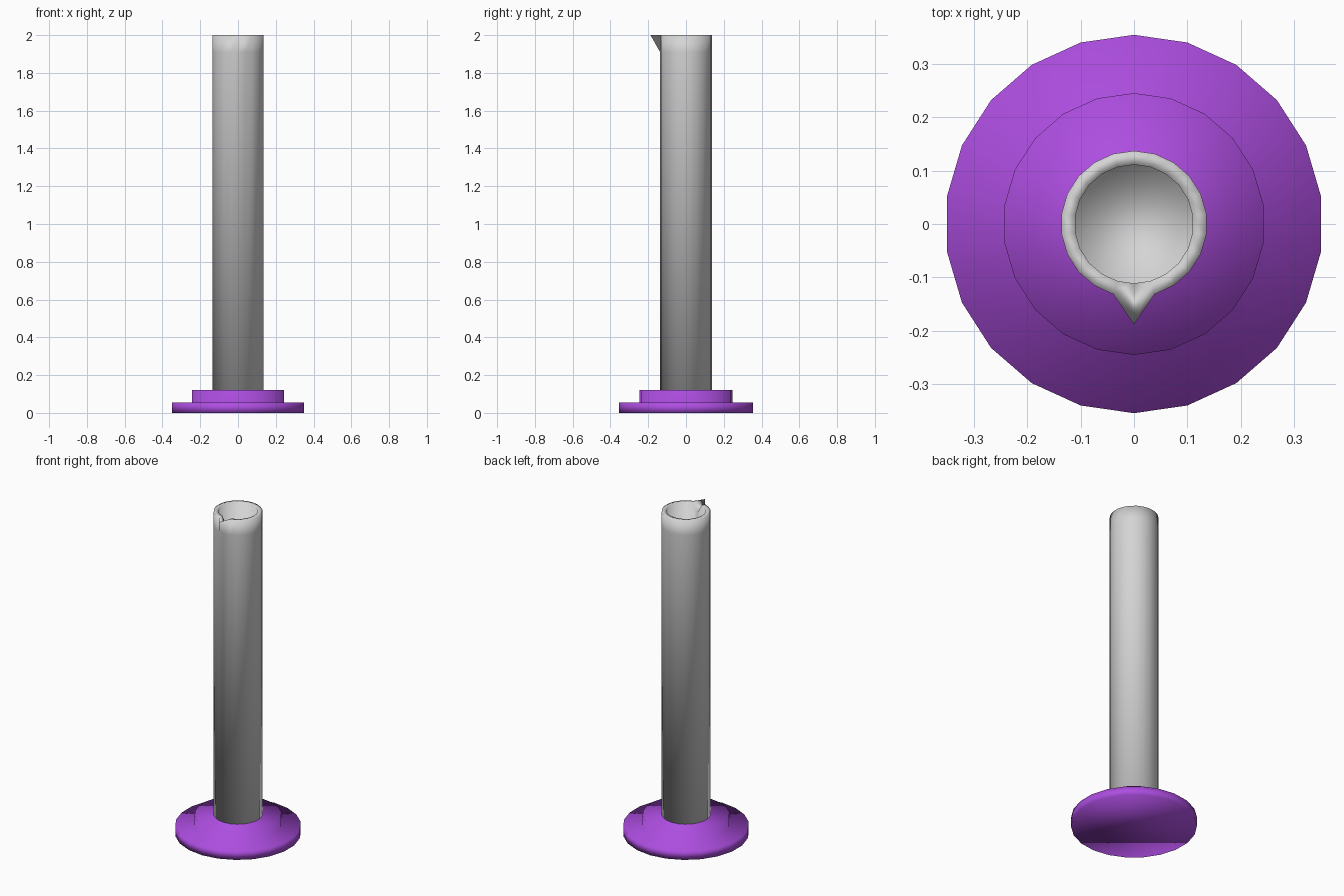
import bpy
import bmesh
import math

SIDES = 22

cube = bpy.data.objects.get("Cube")
if cube:
    bpy.data.objects.remove(cube, do_unlink=True)


def make_material(name, color):
    mat = bpy.data.materials.new(name)
    mat.use_nodes = True
    mat.diffuse_color = color
    mat.node_tree.nodes["Principled BSDF"].inputs["Base Color"].default_value = color
    return mat


def lathe(name, profile, mat, reshape=None):
    """Spin (radius, height) rings; the first and last rings are capped."""
    bm = bmesh.new()
    rings = []
    for r, z in profile:
        ring = []
        for i in range(SIDES):
            a = 2 * math.pi * i / SIDES - math.pi / 2
            ring.append(bm.verts.new((r * math.cos(a), r * math.sin(a), z)))
        rings.append(ring)
    for low, high in zip(rings, rings[1:]):
        for i in range(SIDES):
            j = (i + 1) % SIDES
            bm.faces.new((low[i], low[j], high[j], high[i]))
    bm.faces.new(rings[0][::-1])
    bm.faces.new(rings[-1])
    if reshape:
        reshape(rings)
    for face in bm.faces:
        face.smooth = True
    mesh = bpy.data.meshes.new(name)
    bm.to_mesh(mesh)
    bm.free()
    mesh.materials.append(mat)
    obj = bpy.data.objects.new(name, mesh)
    bpy.context.collection.objects.link(obj)
    return obj


def pull_spout(rings):
    """Draw the front of the rim out to a point with a groove behind it."""
    outer_rim, inner_rim = rings[2], rings[3]
    outer_rim[0].co.y = -0.188
    inner_rim[0].co.z = 1.94


purple = make_material("purple plastic", (0.42, 0.075, 0.75, 1))
grey = make_material("pale grey glass", (0.66, 0.66, 0.66, 1))

# Stepped foot
lathe("foot", [(0.354, 0), (0.354, 0.055), (0.245, 0.055), (0.245, 0.12)], purple)

# Hollow tube: outer wall, rim, inner wall, floor
lathe("tube", [(0.137, 0.1), (0.137, 1.91), (0.137, 2.0), (0.111, 2.0), (0.111, 0.13)],
      grey, pull_spout)
